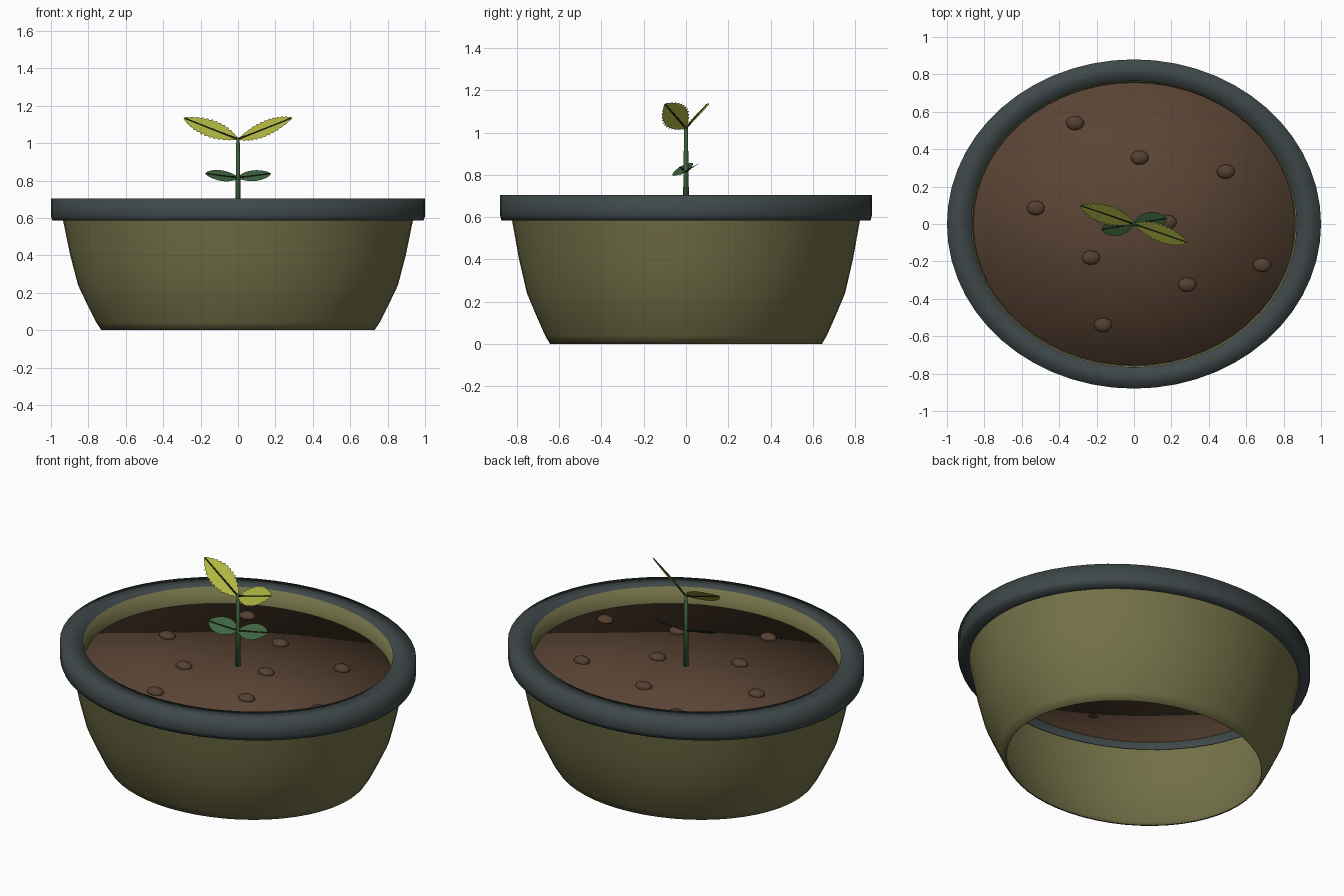
import bpy, bmesh, math
from mathutils import Vector

if "Cube" in bpy.data.objects:
    bpy.data.objects.remove(bpy.data.objects["Cube"])

OVAL = 0.88   # depth of the pot relative to its width
SEG = 56


def material(name, r, g, b):
    m = bpy.data.materials.new(name)
    lin = [((c / 255 + 0.055) / 1.055) ** 2.4 for c in (r, g, b)]
    m.diffuse_color = (*lin, 1)
    m.use_nodes = True
    m.node_tree.nodes["Principled BSDF"].inputs["Base Color"].default_value = m.diffuse_color
    return m


OLIVE = material("olive_clay", 116, 114, 72)
SLATE = material("slate_rim", 62, 71, 72)
SOIL = material("brown_soil", 90, 68, 52)
PEBBLE = material("brown_pebble", 84, 64, 49)
STEM = material("stem_green", 62, 92, 58)
DARK_LEAF = material("dark_leaf_green", 62, 100, 64)
LIME = material("yellow_green", 176, 182, 66)
VEIN = material("vein_dark", 28, 38, 22)


def finish(bm, name, mats, smooth=True):
    me = bpy.data.meshes.new(name)
    for f in bm.faces:
        f.smooth = smooth
    bm.to_mesh(me)
    bm.free()
    for m in mats:
        me.materials.append(m)
    ob = bpy.data.objects.new(name, me)
    bpy.context.collection.objects.link(ob)
    return ob


def lathe(name, profile, mats, slots=None):
    """Spin an (r, z) profile into an oval shell; slots gives a material per band.
    A radius of zero closes the shell with a triangle fan."""
    bm = bmesh.new()
    rings = []
    for r, z in profile:
        if r == 0:
            rings.append([bm.verts.new((0, 0, z))] * SEG)
            continue
        rings.append([bm.verts.new((r * math.cos(a), OVAL * r * math.sin(a), z))
                      for a in (2 * math.pi * i / SEG for i in range(SEG))])
    for k in range(len(rings) - 1):
        lo, hi = rings[k], rings[k + 1]
        for i in range(SEG):
            j = (i + 1) % SEG
            quad = list(dict.fromkeys((lo[i], lo[j], hi[j], hi[i])))
            f = bm.faces.new(quad)
            f.material_index = slots[k] if slots else 0
    return finish(bm, name, mats)


# Pot wall, open at the bottom
lathe("pot_wall", [(0.722, 0.0), (0.73, 0.0), (0.757, 0.04), (0.805, 0.135),
                   (0.855, 0.24), (0.897, 0.40), (0.935, 0.585)], [OLIVE])

# Rim with the inner lip running down to the soil
lathe("pot_rim", [(0.93, 0.585), (0.992, 0.585), (1.0, 0.61), (1.0, 0.705),
                  (0.87, 0.705), (0.862, 0.588)], [SLATE, OLIVE], [0, 0, 0, 0, 1])

# Soil disc
lathe("soil", [(0, 0.592), (0.86, 0.592), (0.86, 0.607), (0, 0.607)], [SOIL])

# Pebbles lying on the soil
spots = [(-0.315, 0.54), (0.03, 0.355), (0.49, 0.28), (-0.525, 0.085), (0.18, 0.01),
         (-0.23, -0.18), (0.685, -0.22), (0.285, -0.325), (-0.165, -0.54)]
for x, y in spots:
    bm = bmesh.new()
    bmesh.ops.create_uvsphere(bm, u_segments=16, v_segments=10, radius=1)
    bmesh.ops.scale(bm, vec=(0.048, 0.038, 0.024), verts=bm.verts)
    finish(bm, "pebble", [PEBBLE]).location = (x, y, 0.612)


def rod(name, a, b, r1, r2, sides, mat):
    """Tapered rod from a to b."""
    a, b = Vector(a), Vector(b)
    bm = bmesh.new()
    bmesh.ops.create_cone(bm, cap_ends=True, segments=sides, radius1=r1, radius2=r2,
                          depth=(b - a).length)
    ob = finish(bm, name, [mat])
    ob.location = (a + b) / 2
    ob.rotation_mode = 'QUATERNION'
    ob.rotation_quaternion = (b - a).to_track_quat('Z', 'Y')
    return ob


# Stem
rod("stem", (0, 0, 0.6), (0, 0, 1.03), 0.015, 0.009, 12, STEM)


def leaf(name, base, axis, across, half, mat, teeth=0):
    """Flat leaf along axis, tilted so its width follows across, with a dark midrib."""
    base, axis = Vector(base), Vector(axis)
    across = Vector(across)
    across = (across - across.project(axis)).normalized()
    bm = bmesh.new()
    rows = teeth * 2 if teeth else 16
    last = None
    for i in range(rows + 1):
        t = i / rows
        w = half * math.sin(math.pi * t) ** (0.75 if teeth else 0.6) if 0 < i < rows else 0.003
        if teeth and 0 < i < rows:
            w *= 1.08 if i % 2 else 0.90
        mid = base + axis * t
        row = [bm.verts.new(mid + across * s) for s in (-w, 0, w)]
        if last:
            for k in (0, 1):
                bm.faces.new((last[k], row[k], row[k + 1], last[k + 1]))
        last = row
    bm.normal_update()
    bmesh.ops.recalc_face_normals(bm, faces=bm.faces)
    if sum(f.normal.z for f in bm.faces) < 0:
        bmesh.ops.reverse_faces(bm, faces=bm.faces)
    finish(bm, name, [mat], smooth=False)
    rod(name + "_midrib", base, base + axis * 0.98, 0.005, 0.003, 6, VEIN)


# Toothed upper leaves and rounded lower leaves, one pair each
for s, side in ((1, "right"), (-1, "left")):
    # both widths lean back the same way, square to each leaf's axis
    leaf("upper_leaf_" + side, (0, 0, 1.02), (0.29 * s, -0.10 * s, 0.115),
         (0.0 if s > 0 else 0.47, 0.70, 0.60), 0.065, LIME, teeth=13)
    leaf("lower_leaf_" + side, (0, 0, 0.815), (0.175 * s, 0.03 * s, 0.022),
         (0, 0.85, 0.5), 0.056, DARK_LEAF)
